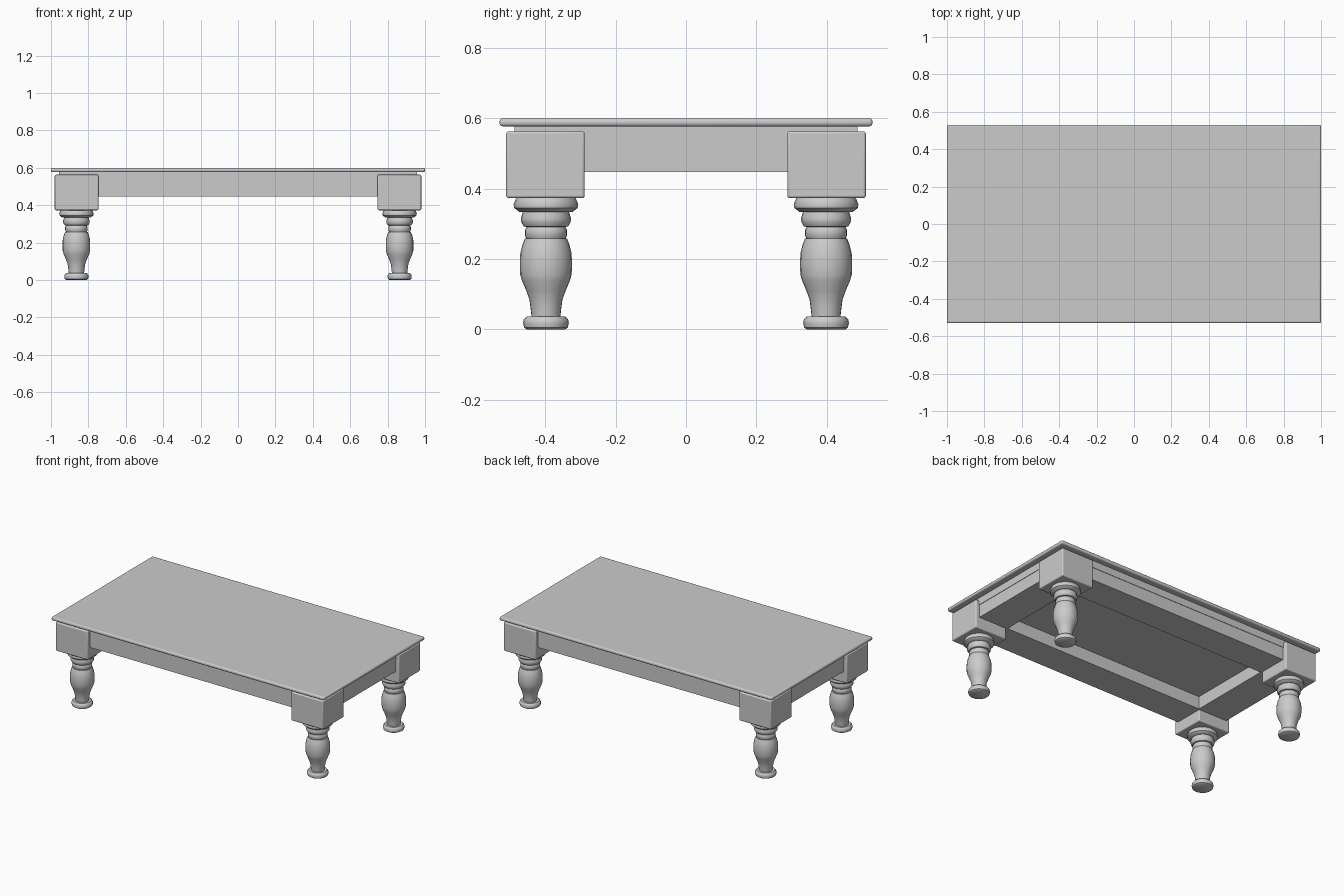
import bpy, bmesh, math

if "Cube" in bpy.data.objects:
    bpy.data.objects.remove(bpy.data.objects["Cube"])

def finish(obj):
    bpy.ops.object.select_all(action='DESELECT')
    bpy.context.view_layer.objects.active = obj
    obj.select_set(True)
    bpy.ops.object.shade_smooth_by_angle(angle=math.radians(35))

def box(name, lo, hi, bevel=0.0, segments=3):
    bpy.ops.mesh.primitive_cube_add(size=1, location=[(a + b) / 2 for a, b in zip(lo, hi)])
    obj = bpy.context.object
    obj.name = name
    obj.scale = [b - a for a, b in zip(lo, hi)]
    bpy.ops.object.transform_apply(location=False, rotation=False, scale=True)
    if bevel:
        mod = obj.modifiers.new("rounded_edges", 'BEVEL')
        mod.width = bevel
        mod.segments = segments
        finish(obj)
    return obj

def lathe(name, profile, x, y, sides=24):
    bm = bmesh.new()
    rings = []
    for r, z in profile:
        rings.append([bm.verts.new((r * math.cos(2 * math.pi * i / sides),
                                    r * math.sin(2 * math.pi * i / sides), z))
                      for i in range(sides)])
    for a, b in zip(rings, rings[1:]):
        for i in range(sides):
            j = (i + 1) % sides
            bm.faces.new((a[i], a[j], b[j], b[i]))
    bm.faces.new(rings[0][::-1])
    bm.faces.new(rings[-1])
    mesh = bpy.data.meshes.new(name)
    bm.to_mesh(mesh)
    bm.free()
    obj = bpy.data.objects.new(name, mesh)
    bpy.context.collection.objects.link(obj)
    obj.location = (x, y, 0)
    finish(obj)

# Tabletop with rounded rim, and the thinner layer beneath it
box("tabletop", (-1, -0.53, 0.577), (1, 0.53, 0.60), 0.009)
box("under_top", (-0.957, -0.487, 0.53), (0.957, 0.487, 0.578))

# Wide apron boards forming a frame with a recess below
for s, side in ((-1, "front"), (1, "back")):
    y0, y1 = sorted((s * 0.283, s * 0.484))
    box(side + "_apron", (-0.954, y0, 0.447), (0.954, y1, 0.562))
for s, side in ((-1, "left"), (1, "right")):
    x0, x1 = sorted((s * 0.74, s * 0.954))
    box(side + "_apron", (x0, -0.283, 0.447), (x1, 0.283, 0.562))

# Turned leg profile: radius, height
profile = [
    (0.054, 0.0), (0.062, 0.005), (0.065, 0.018), (0.063, 0.028), (0.055, 0.037),  # foot
    (0.041, 0.037), (0.043, 0.055), (0.047, 0.085), (0.056, 0.11), (0.068, 0.138),
    (0.073, 0.155), (0.074, 0.185), (0.073, 0.215), (0.067, 0.24), (0.060, 0.258),  # vase
    (0.056, 0.258), (0.060, 0.268), (0.060, 0.282), (0.055, 0.291),                # neck bead
    (0.063, 0.293), (0.070, 0.304), (0.071, 0.316), (0.066, 0.333),                # middle bead
    (0.076, 0.334), (0.090, 0.345), (0.092, 0.355), (0.087, 0.368), (0.082, 0.376),  # collar
]

# Corner blocks and legs
for sx, lr in ((-1, "left"), (1, "right")):
    for sy, fb in ((-1, "front"), (1, "back")):
        x0, x1 = sorted((sx * 0.746, sx * 0.98))
        y0, y1 = sorted((sy * 0.288, sy * 0.511))
        box(f"{fb}_{lr}_corner_block", (x0, y0, 0.373), (x1, y1, 0.563), 0.007)
        lathe(f"{fb}_{lr}_leg", profile, sx * 0.864, sy * 0.398)
